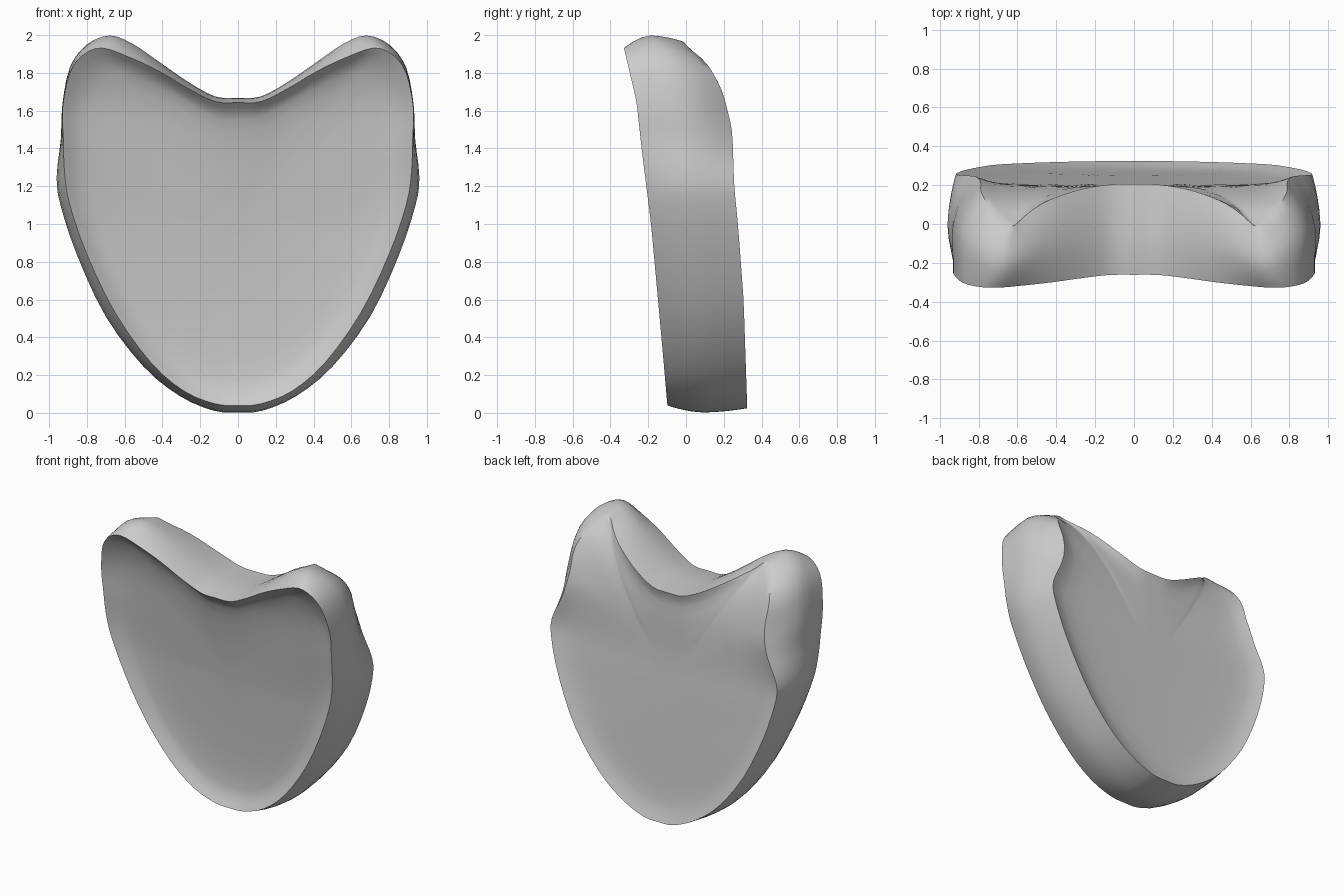
import bpy, bmesh, math

if "Cube" in bpy.data.objects:
    bpy.data.objects.remove(bpy.data.objects["Cube"])

# Right halves of the heart outlines (x, z), bottom to notch: middle, front rim, back rim
MID = [(0, 0.003), (0.13, 0.012), (0.31, 0.09), (0.5, 0.245), (0.7, 0.51), (0.85, 0.83),
       (0.94, 1.1), (0.96, 1.25), (0.938, 1.45), (0.93, 1.63), (0.89, 1.83), (0.8, 1.95),
       (0.68, 1.998), (0.56, 1.955), (0.42, 1.86), (0.26, 1.75), (0.12, 1.675), (0, 1.668)]
FRONT_RIM = [(0, 0.04), (0.12, 0.048), (0.285, 0.115), (0.46, 0.265), (0.65, 0.53), (0.8, 0.84),
             (0.89, 1.1), (0.918, 1.27), (0.925, 1.45), (0.928, 1.62), (0.89, 1.8), (0.82, 1.895),
             (0.72, 1.932), (0.58, 1.885), (0.42, 1.81), (0.26, 1.715), (0.12, 1.648), (0, 1.643)]
BACK_RIM = [(0, 0.025), (0.125, 0.035), (0.3, 0.115), (0.485, 0.265), (0.68, 0.525), (0.825, 0.835),
            (0.905, 1.1), (0.91, 1.25), (0.83, 1.43), (0.79, 1.6), (0.785, 1.77), (0.73, 1.89),
            (0.64, 1.965), (0.56, 1.91), (0.42, 1.82), (0.26, 1.725), (0.12, 1.665), (0, 1.658)]
CENTRE_Z = 1.0
# Depth of the front and back surfaces by height (z, y)
FRONT = [(0, -0.095), (0.4, -0.13), (1.0, -0.185), (1.4, -0.235), (1.65, -0.262), (1.93, -0.328)]
BACK = [(0, 0.325), (0.6, 0.305), (1.0, 0.275), (1.2, 0.255), (1.5, 0.245), (1.7, 0.195),
        (1.8, 0.145), (1.88, 0.09), (1.96, -0.03)]
WALL = [0, 0.06, 0.15, 0.3, 0.45, 0.6, 0.75, 0.88, 1]
# Dished faces: (outline scale, sunk depth of front, of back)
DISH = [(0.965, 0.02, 0.012), (0.92, 0.045, 0.026), (0.86, 0.06, 0.037), (0.75, 0.073, 0.045),
        (0.6, 0.083, 0.05), (0.4, 0.09, 0.053), (0.2, 0.094, 0.055)]


def lerp_table(table, v):
    for (a, p), (b, q) in zip(table, table[1:]):
        if v <= b:
            return p + (q - p) * max(0, (v - a) / (b - a))
    return table[-1][1]


def smooth_loop(half, steps=3):
    """Mirror a half outline and run a smooth closed curve through it."""
    pts = half + [(-x, z) for x, z in half[-2:0:-1]]
    out, n = [], len(pts)
    for i in range(n):
        p = [pts[(i + k) % n] for k in (-1, 0, 1, 2)]
        for s in range(steps):
            t = s / steps
            out.append(tuple(0.5 * (2 * b + (c - a) * t + (2 * a - 5 * b + 4 * c - d) * t * t
                                    + (3 * b - a - 3 * c + d) * t ** 3)
                             for a, b, c, d in zip(*p)))
    return out


def front(z):
    return lerp_table(FRONT, z)


def back(z):
    # Average nearby heights to soften the bends
    return sum(lerp_table(BACK, z + d) for d in (-0.04, 0, 0.04)) / 3


mid, front_rim, back_rim = map(smooth_loop, (MID, FRONT_RIM, BACK_RIM))
n = len(mid)
bm = bmesh.new()


def face_ring(rim, scale, depth, sink):
    verts = []
    for x, z in rim:
        zz = CENTRE_Z + (z - CENTRE_Z) * scale
        verts.append(bm.verts.new((x * scale, depth(zz) + sink, zz)))
    return verts


def wall_ring(t):
    """Bulging side wall, blended from front rim to middle to back rim."""
    rim = front_rim if t < 0.45 else back_rim
    w = (abs(t - 0.45) / (0.45 if t < 0.45 else 0.55)) ** 1.7
    verts = []
    for m, r, f, b in zip(mid, rim, front_rim, back_rim):
        x, z = (m[k] + (r[k] - m[k]) * w for k in (0, 1))
        verts.append(bm.verts.new((x, front(f[1]) * (1 - t) + back(b[1]) * t, z)))
    return verts


# Rings from the front centre, over the wall, to the back centre
rings = [face_ring(front_rim, s, front, f) for s, f, b in reversed(DISH)]
rings += [wall_ring(t) for t in WALL]
rings += [face_ring(back_rim, s, back, -b) for s, f, b in DISH]
for r, q in zip(rings, rings[1:]):
    for i in range(n):
        j = (i + 1) % n
        bm.faces.new((r[i], r[j], q[j], q[i]))

# Close both centres with fans
for r, y in ((rings[0], front(CENTRE_Z) + 0.095), (rings[-1], back(CENTRE_Z) - 0.055)):
    c = bm.verts.new((0, y, CENTRE_Z))
    for i in range(n):
        bm.faces.new((r[i], r[(i + 1) % n], c))
bmesh.ops.recalc_face_normals(bm, faces=bm.faces)

mesh = bpy.data.meshes.new("heart_shaped_body")
bm.to_mesh(mesh)
bm.free()
body = bpy.data.objects.new("heart_shaped_body", mesh)
bpy.context.collection.objects.link(body)
bpy.context.view_layer.objects.active = body
body.select_set(True)
bpy.ops.object.shade_smooth_by_angle(angle=math.radians(40))
